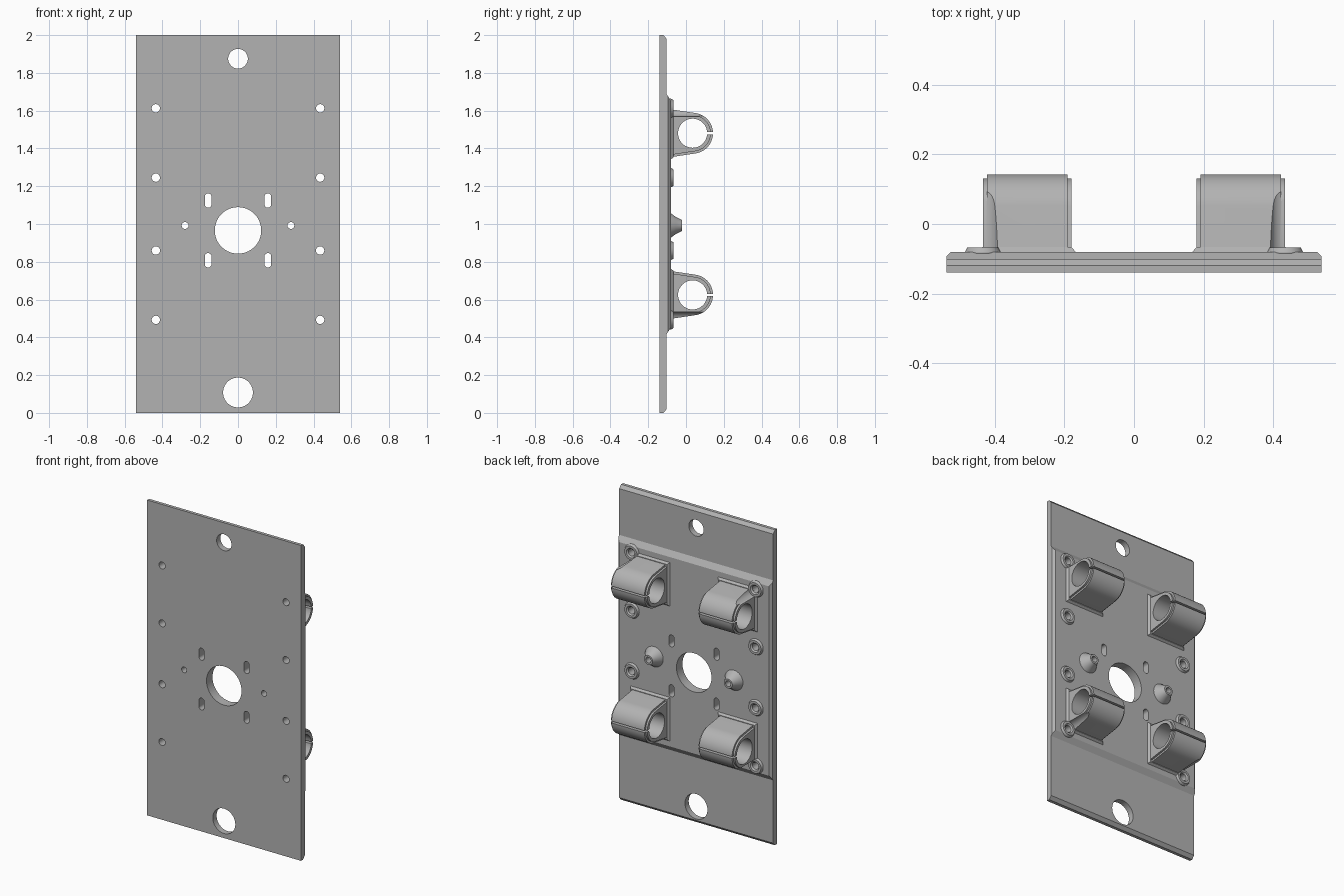
import bpy, bmesh
from math import sin, cos, pi, radians, hypot

cube = bpy.data.objects.get("Cube")
if cube:
    bpy.data.objects.remove(cube)

GREY = (0.45, 0.45, 0.45, 1)
grey = bpy.data.materials.new("mid grey")
grey.use_nodes = True
grey.diffuse_color = GREY
grey.node_tree.nodes["Principled BSDF"].inputs["Base Color"].default_value = GREY

MID = 1.0525          # height of the symmetry line of the clamps and screws
FACE = -0.08          # back surface of the raised panel
FRONT = -0.14         # front surface of the plate


def finish(bm, name):
    bmesh.ops.recalc_face_normals(bm, faces=bm.faces)
    mesh = bpy.data.meshes.new(name)
    bm.to_mesh(mesh)
    bm.free()
    mesh.materials.append(grey)
    ob = bpy.data.objects.new(name, mesh)
    bpy.context.collection.objects.link(ob)
    return ob


def activate(ob):
    bpy.ops.object.select_all(action='DESELECT')
    ob.select_set(True)
    bpy.context.view_layer.objects.active = ob


def smooth(ob):
    activate(ob)
    bpy.ops.object.shade_smooth_by_angle(angle=radians(25))


def cut(ob, cutter):
    cutter.hide_render = True
    mod = ob.modifiers.new("cut", 'BOOLEAN')
    mod.operation = 'DIFFERENCE'
    mod.solver = 'EXACT'
    mod.object = cutter
    activate(ob)
    bpy.ops.object.modifier_apply(modifier=mod.name)
    bpy.data.objects.remove(cutter)


def extrude_x(bm, profile, x0, x1):
    """Prism along x from a (y, z) outline."""
    a = [bm.verts.new((x0, y, z)) for y, z in profile]
    b = [bm.verts.new((x1, y, z)) for y, z in profile]
    bm.faces.new(a)
    bm.faces.new(b[::-1])
    for i in range(len(a)):
        j = (i + 1) % len(a)
        bm.faces.new((a[i], b[i], b[j], a[j]))


def extrude_y(bm, outline, y0, y1):
    """Prism along y from an (x, z) outline."""
    a = [bm.verts.new((x, y0, z)) for x, z in outline]
    b = [bm.verts.new((x, y1, z)) for x, z in outline]
    bm.faces.new(a)
    bm.faces.new(b[::-1])
    for i in range(len(a)):
        j = (i + 1) % len(a)
        bm.faces.new((a[i], b[i], b[j], a[j]))


def stadium(x, z, r, stretch=0.0, n=32):
    """Circle, or a vertical slot when stretched."""
    pts = []
    for i in range(n):
        t = 2 * pi * (i + 0.5) / n
        pts.append((x + r * cos(t), z + r * sin(t) + (stretch if sin(t) > 0 else -stretch)))
    return pts


def ring(name, x, z, profile, n=40):
    """Hollow turned part about a y axis, from a closed (radius, y) profile."""
    bm = bmesh.new()
    loops = [[bm.verts.new((x + r * cos(2 * pi * i / n), y, z + r * sin(2 * pi * i / n)))
              for i in range(n)] for r, y in profile]
    for k, loop in enumerate(loops):
        nxt = loops[(k + 1) % len(loops)]
        for i in range(n):
            j = (i + 1) % n
            bm.faces.new((loop[i], loop[j], nxt[j], nxt[i]))
    smooth(finish(bm, name))


screws = [(sx * 0.435, MID + sz * d) for sx in (-1, 1) for sz in (-1, 1) for d in (0.193, 0.56)]
posts = [(sx * 0.28, 0.992) for sx in (-1, 1)]

# Plate: thin ends with chamfered rims and a raised middle panel
bm = bmesh.new()
extrude_x(bm, [(FRONT, 0), (-0.12, 0), (-0.102, 0.02), (-0.102, 0.418), (FACE, 0.452),
               (FACE, 1.653), (-0.102, 1.687), (-0.102, 1.98), (-0.12, 2), (FRONT, 2)],
          -0.54, 0.54)
rim = [e for e in bm.edges
       if all(abs(v.co.x) > 0.5 and abs(v.co.y - FACE) < 0.001 for v in e.verts)
       and abs(e.verts[0].co.z - e.verts[1].co.z) > 1]
bmesh.ops.bevel(bm, geom=rim, offset=0.014, segments=1, affect='EDGES')
plate = finish(bm, "plate")

# Holes and slots through the plate
bm = bmesh.new()
openings = [stadium(0, 0.966, 0.123, n=64), stadium(0, 1.875, 0.052, n=48),
            stadium(0, 0.108, 0.079, n=48)]
openings += [stadium(x, z, 0.022) for x, z in screws]
openings += [stadium(x, z, 0.018) for x, z in posts]
openings += [stadium(sx * 0.158, z, 0.018, 0.02) for sx in (-1, 1) for z in (0.808, 1.124)]
for outline in openings:
    extrude_y(bm, outline, -0.3, 0.1)
cut(plate, finish(bm, "hole_cutter"))
smooth(plate)

# Raised collars around the screw holes, and the two tapered posts
for x, z in screws:
    ring("screw_collar", x, z, [(0.022, -0.085), (0.051, -0.085), (0.051, FACE),
                                (0.044, -0.067), (0.03, -0.067), (0.022, -0.075)])
for x, z in posts:
    ring("tapered_post", x, z, [(0.018, -0.085), (0.066, -0.085), (0.064, FACE),
                                (0.045, -0.053), (0.03, -0.022), (0.018, -0.022)])

# Split tube clamps
CY, BORE, OUTER, SLIT = 0.035, 0.077, 0.108, 0.006
X0, X1, HALF = 0.18, 0.435, 0.128


def arc(r, start, end, n, cz):
    return [(CY + r * cos(start + (end - start) * i / n),
             cz + r * sin(start + (end - start) * i / n)) for i in range(n + 1)]


def clamp(sx, sz):
    cz = MID + sz * 0.428
    side = radians(81)
    slit_out, slit_in = SLIT / OUTER, SLIT / BORE
    outline = arc(OUTER, slit_out, side, 16, cz)
    outline += [(-0.09, cz + HALF), (-0.09, cz - HALF)]
    outline += arc(OUTER, -side, -slit_out, 16, cz)
    outline += arc(BORE, -slit_in, slit_in - 2 * pi, 48, cz)
    bm = bmesh.new()
    extrude_x(bm, outline, sx * X0, sx * X1)
    bmesh.ops.recalc_face_normals(bm, faces=bm.faces)

    # Chamfer the outer rim at both ends
    def outside(v):
        return hypot(v.co.y - CY, v.co.z - cz) > OUTER - 0.002
    rims = [e for e in bm.edges
            if abs(e.verts[0].co.x - e.verts[1].co.x) < 0.001
            and all(outside(v) for v in e.verts)
            and max(v.co.y for v in e.verts) > FACE]
    bmesh.ops.bevel(bm, geom=rims, offset=0.012, segments=2, affect='EDGES')
    body = finish(bm, "tube_clamp")

    # Flared foot where the clamp meets the panel
    bm = bmesh.new()
    extrude_y(bm, [(sx * X0, cz - HALF), (sx * X1, cz - HALF),
                   (sx * X1, cz + HALF), (sx * X0, cz + HALF)], -0.085, -0.066)
    for v in bm.verts:
        if v.co.y < FACE:
            v.co.x += 0.016 * (1 if v.co.x > sx * (X0 + X1) / 2 else -1)
            v.co.z += 0.014 * (1 if v.co.z > cz else -1)
    foot = finish(bm, "clamp_foot")

    # Clearance for the neighbouring screw
    for part in (body, foot):
        bm = bmesh.new()
        extrude_y(bm, stadium(sx * 0.435, MID + sz * 0.56, 0.043, n=40), -0.2, 0.2)
        cut(part, finish(bm, "clearance_cutter"))
        smooth(part)


for sx in (-1, 1):
    for sz in (-1, 1):
        clamp(sx, sz)
